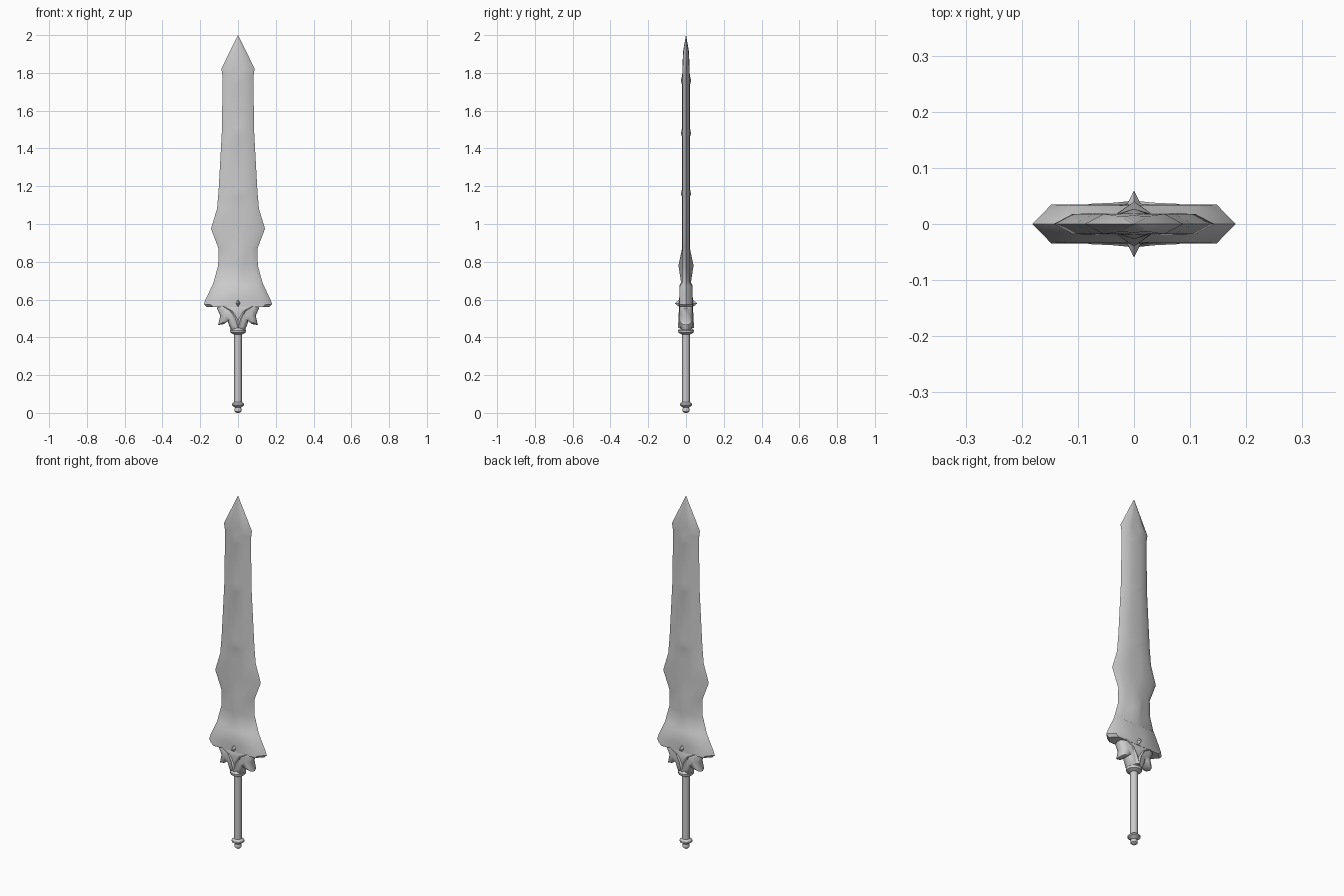
import bpy, math
from mathutils import Vector

old = bpy.data.objects.get("Cube")
if old:
    bpy.data.objects.remove(old)

steel = bpy.data.materials.new("grey_steel")
steel.use_nodes = True
GREY = (0.6, 0.6, 0.6, 1)
steel.diffuse_color = GREY
steel.node_tree.nodes["Principled BSDF"].inputs["Base Color"].default_value = GREY


def make(name, verts, faces, angle=40):
    mesh = bpy.data.meshes.new(name)
    mesh.from_pydata(verts, [], faces)
    mesh.materials.append(steel)
    obj = bpy.data.objects.new(name, mesh)
    bpy.context.collection.objects.link(obj)
    bpy.ops.object.select_all(action='DESELECT')
    obj.select_set(True)
    bpy.context.view_layer.objects.active = obj
    bpy.ops.object.mode_set(mode='EDIT')
    bpy.ops.mesh.select_all(action='SELECT')
    bpy.ops.mesh.remove_doubles(threshold=0.0001)
    bpy.ops.mesh.normals_make_consistent(inside=False)
    bpy.ops.object.mode_set(mode='OBJECT')
    bpy.ops.object.shade_smooth_by_angle(angle=math.radians(angle))
    return obj


def loft(name, rings, angle=40):
    n = len(rings[0])
    verts = [v for ring in rings for v in ring]
    faces = [(r * n + i, r * n + (i + 1) % n, (r + 1) * n + (i + 1) % n, (r + 1) * n + i)
             for r in range(len(rings) - 1) for i in range(n)]
    faces += [tuple(range(n)), tuple(range(len(verts) - n, len(verts)))]
    return make(name, verts, faces, angle)


def blade_ring(z, w, t, ridge):
    # Bevelled section with a narrow raised spine
    s, b = min(0.03, w * 0.3), w - min(0.034, w * 0.4)
    half = [(w, 0), (b, t), (s, t), (0, ridge), (-s, t), (-b, t)]
    return [(x, y, z) for x, y in half] + [(-x, -y, z) for x, y in half]


# Blade: height, half width, half thickness, spine height
blade = [
    (0.56, 0.165, 0.035, 0.037), (0.575, 0.181, 0.035, 0.037),
    (0.60, 0.172, 0.034, 0.036), (0.675, 0.136, 0.033, 0.034),
    (0.69, 0.13, 0.02, 0.026), (0.78, 0.105, 0.019, 0.04),
    (0.87, 0.103, 0.018, 0.021), (0.975, 0.143, 0.018, 0.02),
    (1.08, 0.111, 0.018, 0.02), (1.14, 0.106, 0.018, 0.02),
    (1.16, 0.104, 0.018, 0.027), (1.19, 0.102, 0.018, 0.02),
    (1.46, 0.087, 0.018, 0.02), (1.48, 0.086, 0.018, 0.027),
    (1.51, 0.085, 0.018, 0.02), (1.73, 0.082, 0.018, 0.02),
    (1.76, 0.082, 0.018, 0.027), (1.79, 0.083, 0.018, 0.02),
    (1.822, 0.088, 0.018, 0.019), (1.91, 0.045, 0.014, 0.016),
    (2.0, 0.0005, 0.0005, 0.0005)]
loft("blade", [blade_ring(*row) for row in blade], 50)

# Clawed guard: silhouette from the top centre round the right side
side = [(0.10, 0.575), (0.112, 0.555), (0.094, 0.515), (0.105, 0.465),
        (0.075, 0.47), (0.055, 0.485), (0.035, 0.43)]
outline = side + [(-x, z) for x, z in reversed(side)]


def guard_ring(k, y):
    return [(x * k, y, 0.53 + (z - 0.53) * k) for x, z in outline]


loft("clawed_guard", [guard_ring(0.7, -0.034), guard_ring(0.92, -0.024), guard_ring(1, 0),
                      guard_ring(0.92, 0.024), guard_ring(0.7, 0.034)], 50)


# Curved ribs that rise from the collar to the wings on both faces
def rib(name, sx, sy):
    path = [(0.0, 0.45), (0.014, 0.5), (0.035, 0.54), (0.08, 0.565)]
    rings = []
    for i, (x, z) in enumerate(path):
        r = 0.016 - 0.003 * i
        rings.append([(sx * x + r * dx, sy * (0.031 + r * dy * 0.7), z)
                      for dx, dy in ((-1, 0), (0, 1), (1, 0), (0, -1))])
    loft(name, rings, 60)


for sx, sname in ((1, "left"), (-1, "right")):
    for sy, fname in ((-1, "front"), (1, "back")):
        rib(f"guard_rib_{fname}_{sname}", sx, sy)

# Pointed boss through the guard centre
c = Vector((0, 0, 0.58))
axes = [Vector((0.03, 0, 0)), Vector((0, 0.06, 0)), Vector((0, 0, 0.048))]
pts = [c + s * a for a in axes for s in (1, -1)]
make("guard_boss", pts, [(a, b, d) for a in (0, 1) for b in (2, 3) for d in (4, 5)], 20)


# Turned parts of the hilt
def lathe(name, profile, sides=12):
    loft(name, [[(r * math.cos(2 * math.pi * i / sides), r * math.sin(2 * math.pi * i / sides), z)
                 for i in range(sides)] for r, z in profile])


lathe("grip", [(0.02, 0.04), (0.02, 0.43)])
lathe("collar", [(0.022, 0.415), (0.04, 0.425), (0.042, 0.437), (0.028, 0.452), (0.022, 0.48)])
lathe("pommel", [(0.008, 0), (0.018, 0.008), (0.018, 0.02), (0.015, 0.028), (0.033, 0.04),
                 (0.033, 0.048), (0.02, 0.058)])
